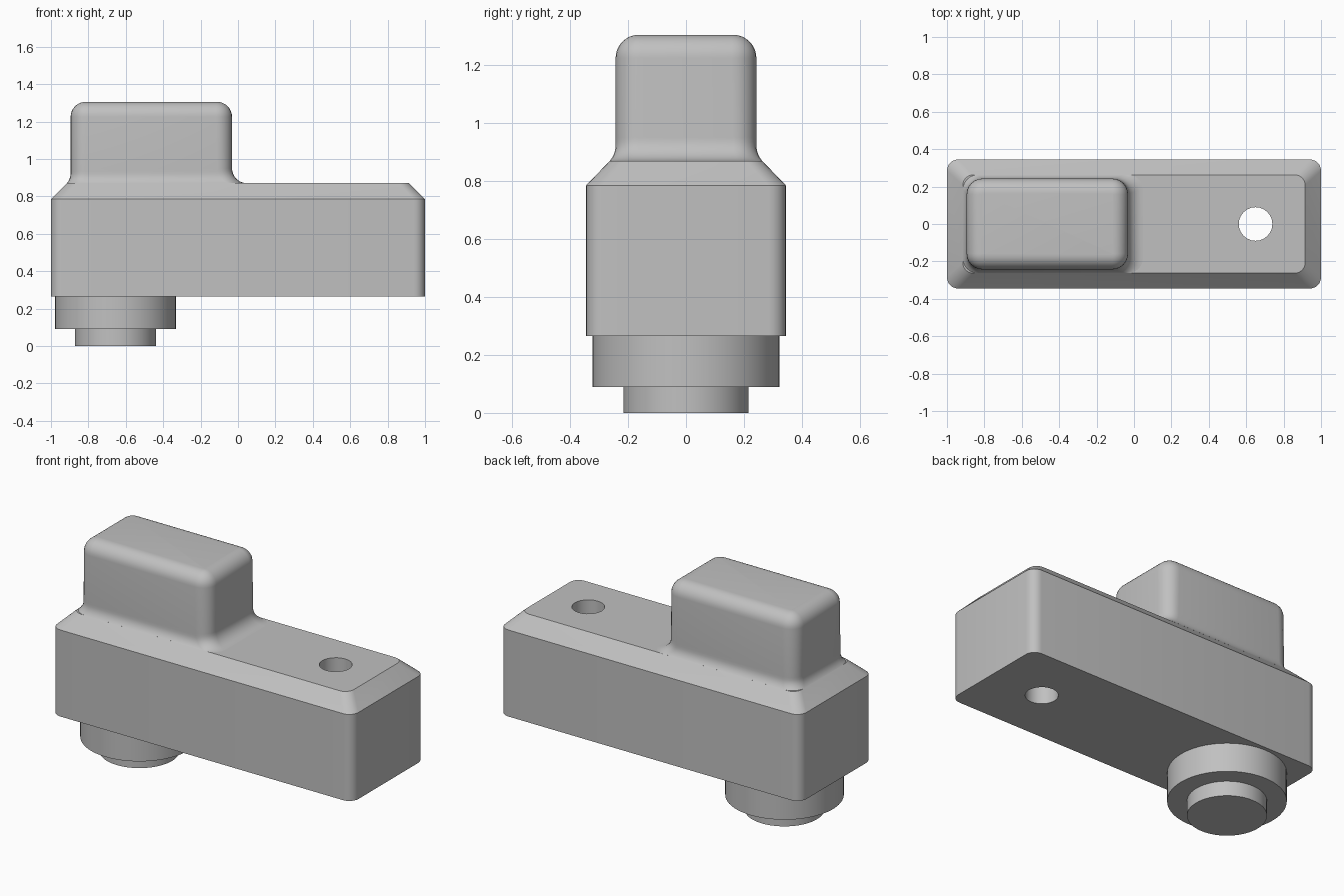
import bpy, bmesh
from math import sin, cos, pi, sqrt

cube = bpy.data.objects.get("Cube")
if cube:
    bpy.data.objects.remove(cube)

GREY = (0.53, 0.53, 0.53, 1)
grey = bpy.data.materials.new("plain grey")
grey.use_nodes = True
grey.diffuse_color = GREY
grey.node_tree.nodes["Principled BSDF"].inputs["Base Color"].default_value = GREY


def rounded_ring(x0, x1, half_y, r, z, steps=6):
    """Outline of a rounded rectangle at height z."""
    ring = []
    corners = [(x1 - r, half_y - r), (x0 + r, half_y - r),
               (x0 + r, r - half_y), (x1 - r, r - half_y)]
    for quarter, (cx, cy) in enumerate(corners):
        for i in range(steps + 1):
            a = (quarter + i / steps) * pi / 2
            ring.append((cx + r * cos(a), cy + r * sin(a), z))
    return ring


def circle_ring(x, r, z, sides):
    return [(x + r * cos(2 * pi * i / sides), r * sin(2 * pi * i / sides), z)
            for i in range(sides)]


def loft(name, rings):
    """Closed solid through a stack of matching rings."""
    bm = bmesh.new()
    loops = [[bm.verts.new(p) for p in ring] for ring in rings]
    n = len(loops[0])
    for low, high in zip(loops, loops[1:]):
        for i in range(n):
            j = (i + 1) % n
            bm.faces.new((low[i], low[j], high[j], high[i]))
    bm.faces.new(loops[0][::-1])
    bm.faces.new(loops[-1])
    mesh = bpy.data.meshes.new(name)
    bm.to_mesh(mesh)
    bm.free()
    mesh.materials.append(grey)
    obj = bpy.data.objects.new(name, mesh)
    bpy.context.scene.collection.objects.link(obj)
    return obj


# Body block with chamfered top
body = loft("body", [
    rounded_ring(-1, 1, 0.345, 0.06, 0.265),
    rounded_ring(-1, 1, 0.345, 0.06, 0.785),
    rounded_ring(-0.915, 0.915, 0.263, 0.055, 0.87)])

# Through hole
cutter = loft("hole_cutter", [circle_ring(0.65, 0.09, z, 24) for z in (0.2, 1)])
cutter.hide_render = True
hole = body.modifiers.new("hole", "BOOLEAN")
hole.operation = "DIFFERENCE"
hole.solver = "EXACT"
hole.object = cutter
bpy.context.view_layer.update()
cut = body.evaluated_get(bpy.context.evaluated_depsgraph_get())
body.data = bpy.data.meshes.new_from_object(cut)
body.modifiers.clear()
bpy.data.objects.remove(cutter)


def fillet(z, end, r=0.08):
    """Outward flare below the height where the fillet meets the wall."""
    d = min(r, max(0, end - z))
    return r - sqrt(r * r - d * d)


# Raised block: flared foot, straight walls, rounded top
X0, X1, HALF_Y, TOP, R = -0.895, -0.032, 0.243, 1.305, 0.08
rings = [rounded_ring(X0, X1, HALF_Y, R, 0.8)]
for i in range(9):
    z = 0.95 - 0.08 * cos(i / 8 * pi / 2)
    side = fillet(z, 0.923)
    rings.append(rounded_ring(X0 - side, X1 + fillet(z, 0.95), HALF_Y + side, R, z))
for i in range(9):
    a = i / 8 * pi / 2
    inset = R * (1 - cos(a))
    rings.append(rounded_ring(X0 + inset, X1 - inset, HALF_Y - inset,
                              R - inset + 0.005, TOP - R + R * sin(a)))
block = loft("raised_block", rings)

# Stepped round foot
collar = loft("collar", [circle_ring(-0.655, 0.323, z, 64) for z in (0.09, 0.27)])
plug = loft("plug", [circle_ring(-0.655, 0.216, z, 64) for z in (0, 0.095)])

# Smooth curves, keep hard edges
for obj in (body, block, collar, plug):
    bpy.ops.object.select_all(action="DESELECT")
    obj.select_set(True)
    bpy.context.view_layer.objects.active = obj
    bpy.ops.object.shade_smooth_by_angle(angle=pi / 6)
